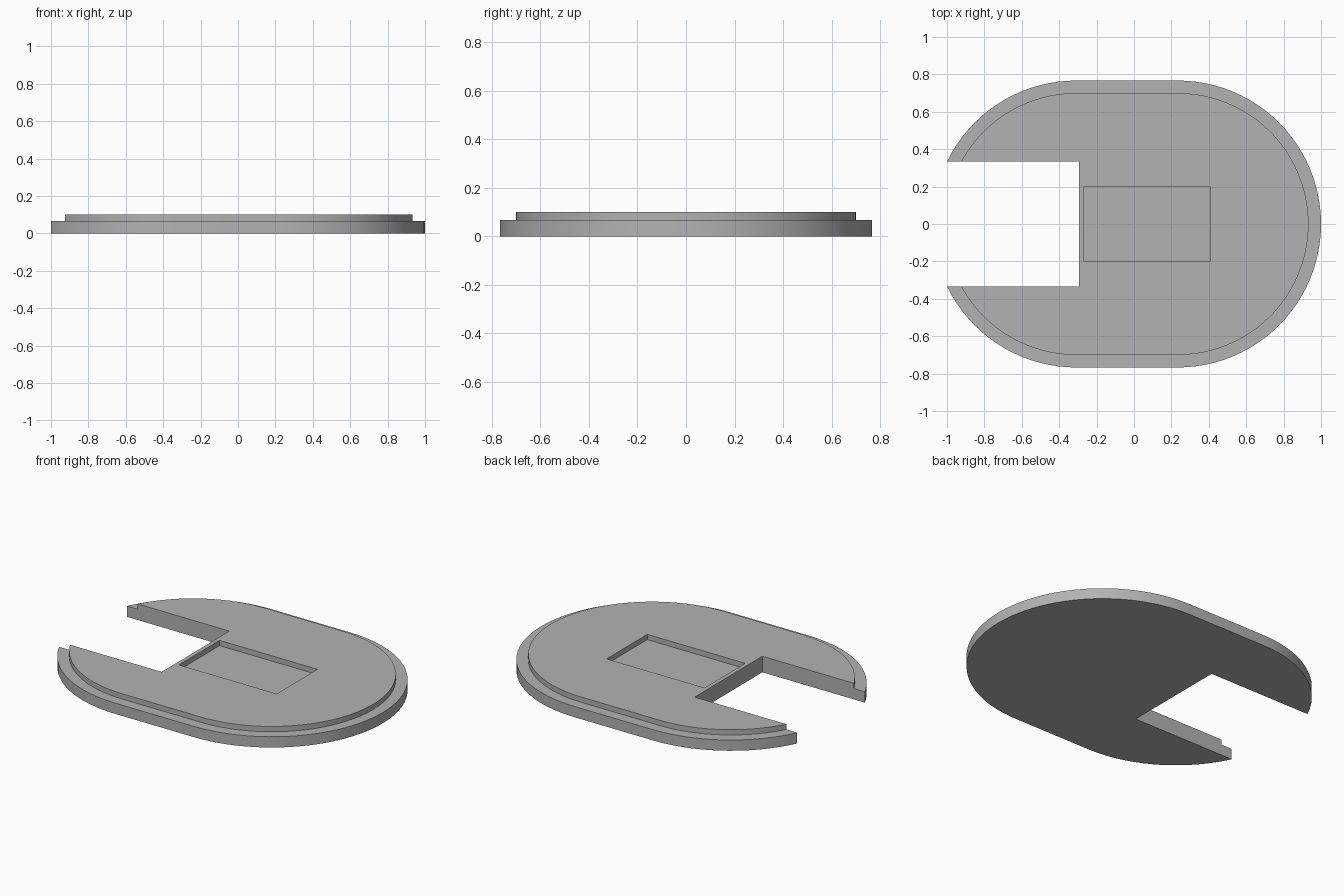
import bpy, bmesh, math

cube = bpy.data.objects.get("Cube")
if cube:
    bpy.data.objects.remove(cube, do_unlink=True)

LEFT_X, RIGHT_X = -0.309, 0.233   # centres of the rounded ends
STEP_Z, TOP_Z = 0.067, 0.1
ARC_STEPS = 48

grey = bpy.data.materials.new("plain_grey")
grey.use_nodes = True
colour = (0.45, 0.45, 0.45, 1)
grey.diffuse_color = colour
grey.node_tree.nodes["Principled BSDF"].inputs["Base Color"].default_value = colour


def prism(name, outline, z0, z1):
    """Extrude a counter-clockwise outline from z0 to z1."""
    bm = bmesh.new()
    face = bm.faces.new([bm.verts.new((x, y, z0)) for x, y in outline])
    top = bmesh.ops.extrude_face_region(bm, geom=[face])["geom"]
    verts = [v for v in top if isinstance(v, bmesh.types.BMVert)]
    bmesh.ops.translate(bm, verts=verts, vec=(0, 0, z1 - z0))
    bmesh.ops.recalc_face_normals(bm, faces=bm.faces)
    mesh = bpy.data.meshes.new(name)
    bm.to_mesh(mesh)
    bm.free()
    mesh.materials.append(grey)
    obj = bpy.data.objects.new(name, mesh)
    bpy.context.collection.objects.link(obj)
    return obj


def stadium(radius):
    points = []
    for cx, start in ((RIGHT_X, -math.pi / 2), (LEFT_X, math.pi / 2)):
        for i in range(ARC_STEPS + 1):
            a = start + math.pi * i / ARC_STEPS
            points.append((cx + radius * math.cos(a), radius * math.sin(a)))
    return points


def rectangle(x0, x1, half_y):
    return [(x0, -half_y), (x1, -half_y), (x1, half_y), (x0, half_y)]


def combine(target, tool, operation):
    """Apply a boolean and discard the tool object."""
    tool.hide_render = True
    mod = target.modifiers.new(operation.lower(), 'BOOLEAN')
    mod.operation = operation
    mod.solver = 'EXACT'
    mod.object = tool
    bpy.context.view_layer.objects.active = target
    bpy.ops.object.modifier_apply(modifier=mod.name)
    bpy.data.objects.remove(tool, do_unlink=True)


# Wide base plate with a narrower raised tier
plate = prism("stepped_plate", stadium(0.767), 0, STEP_Z)
combine(plate, prism("raised_tier", stadium(0.7), STEP_Z / 2, TOP_Z), 'UNION')

# Open slot through the right end
combine(plate, prism("slot_cutter", rectangle(-1.3, -0.293, 0.333), -0.1, 0.3), 'DIFFERENCE')

# Shallow rectangular pocket
combine(plate, prism("pocket_cutter", rectangle(-0.267, 0.407, 0.2), STEP_Z, 0.3), 'DIFFERENCE')

# Smooth curved walls, crisp rims
bpy.ops.object.select_all(action='DESELECT')
plate.select_set(True)
bpy.context.view_layer.objects.active = plate
bpy.ops.object.shade_smooth_by_angle(angle=math.radians(30))
